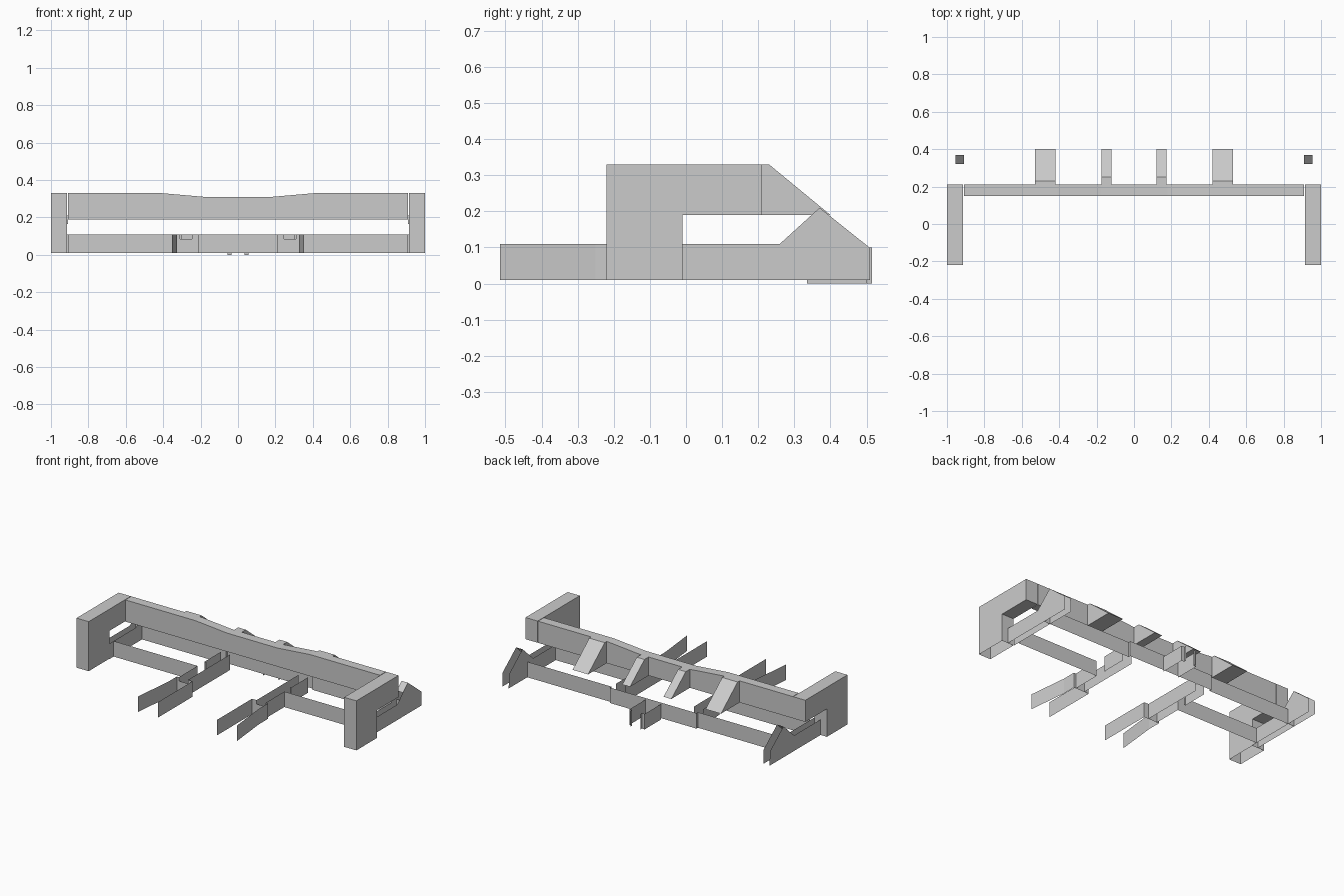
import bpy, bmesh

if "Cube" in bpy.data.objects:
    bpy.data.objects.remove(bpy.data.objects["Cube"])

Z0, Z1 = 0.01, 0.11


def finish(name, bm):
    me = bpy.data.meshes.new(name)
    bm.to_mesh(me)
    bm.free()
    ob = bpy.data.objects.new(name, me)
    bpy.context.collection.objects.link(ob)
    return ob


def mirror(ob):
    m = ob.modifiers.new("mirror", 'MIRROR')
    m.use_clip = False
    m.use_mirror_merge = False
    return ob


def prism(name, profile, place, a, b, open_bottom=False):
    """Extrude a 2D profile between a and b; place(u, v, t) gives the 3D point."""
    bm = bmesh.new()
    A = [bm.verts.new(place(u, v, a)) for u, v in profile]
    B = [bm.verts.new(place(u, v, b)) for u, v in profile]
    bm.faces.new(A)
    bm.faces.new(B[::-1])
    n = len(A)
    for i in range(n):
        j = (i + 1) % n
        bm.faces.new((A[j], A[i], B[i], B[j]))
    bmesh.ops.recalc_face_normals(bm, faces=bm.faces[:])
    if open_bottom:
        low = [f for f in bm.faces if all(v.co.z < 0.02 for v in f.verts)]
        bmesh.ops.delete(bm, geom=low, context='FACES')
    return finish(name, bm)


def sheet(name, path, z0=Z0, z1=Z1):
    """Thin upright sheet following a plan path."""
    bm = bmesh.new()
    lo = [bm.verts.new((x, y, z0)) for x, y in path]
    hi = [bm.verts.new((x, y, z1)) for x, y in path]
    for i in range(len(path) - 1):
        bm.faces.new((lo[i], lo[i + 1], hi[i + 1], hi[i]))
    return finish(name, bm)


def side(y, z, x):
    return (x, y, z)


def front(x, z, y):
    return (x, y, z)


# Upper cross beam with the dipped centre
prism("upper_beam", [(-0.91, 0.19), (0.91, 0.19), (0.91, 0.33), (0.41, 0.33),
                     (0.18, 0.31), (-0.18, 0.31), (-0.41, 0.33), (-0.91, 0.33)],
      front, 0.15, 0.21)

# End arms with forward legs
mirror(prism("end_arm", [(-0.22, Z0), (-0.01, Z0), (-0.01, 0.19), (0.21, 0.19),
                         (0.21, 0.33), (-0.22, 0.33)], side, 0.913, 1.0, True))

# Sloped gussets behind the beam
for name, a, b, y, z in (("outer_gusset", 0.42, 0.53, 0.23, 0.33),
                         ("inner_gusset", 0.12, 0.175, 0.252, 0.31)):
    mirror(prism(name, [(0.21, 0.19), (0.40, 0.19), (y, z), (0.21, z)], side, a, b))

# End panels: paired peaked sheets
for name, x in (("outer_end_panel", 0.955), ("inner_end_panel", 0.91)):
    bm = bmesh.new()
    pts = [(-0.01, Z0), (0.51, Z0), (0.508, 0.10), (0.37, 0.21), (0.26, Z1), (-0.01, Z1)]
    bm.faces.new([bm.verts.new((x, y, z)) for y, z in pts])
    mirror(finish(name, bm))

# Strip joining the two peaks of each end
bm = bmesh.new()
bm.faces.new([bm.verts.new(p) for p in ((0.91, 0.32, 0.165), (0.91, 0.37, 0.21),
                                        (0.955, 0.37, 0.21), (0.955, 0.32, 0.165))])
mirror(finish("peak_strip", bm))

# Lower frame sheets
mirror(sheet("front_sheet", [(0.91, 0.03), (0.31, 0.03), (0.31, -0.16)]))
mirror(sheet("rear_sheet", [(0.955, 0.32), (0.31, 0.32), (0.31, 0.335)]))
sheet("rear_centre_sheet", [(-0.31, 0.335), (0.31, 0.335)])
mirror(sheet("inner_rail", [(0.245, -0.16), (0.245, 0.27)]))
mirror(sheet("inner_divider", [(0.30, 0.10), (0.31, 0.10), (0.31, 0.27)]))

# Front forks, with a lower closing plate between the rails
mirror(sheet("fork_inner", [(0.245, -0.16), (0.212, -0.16), (0.212, -0.515)]))
mirror(sheet("fork_outer", [(0.31, -0.16), (0.325, -0.16), (0.325, -0.25), (0.353, -0.515)]))
mirror(sheet("fork_plate", [(0.245, -0.16), (0.31, -0.16)], Z0, 0.085))

# Rear centre hooks
mirror(sheet("rear_hook", [(0.055, 0.335), (0.055, 0.50), (0.035, 0.50), (0.035, 0.515)], 0.0, 0.10))
